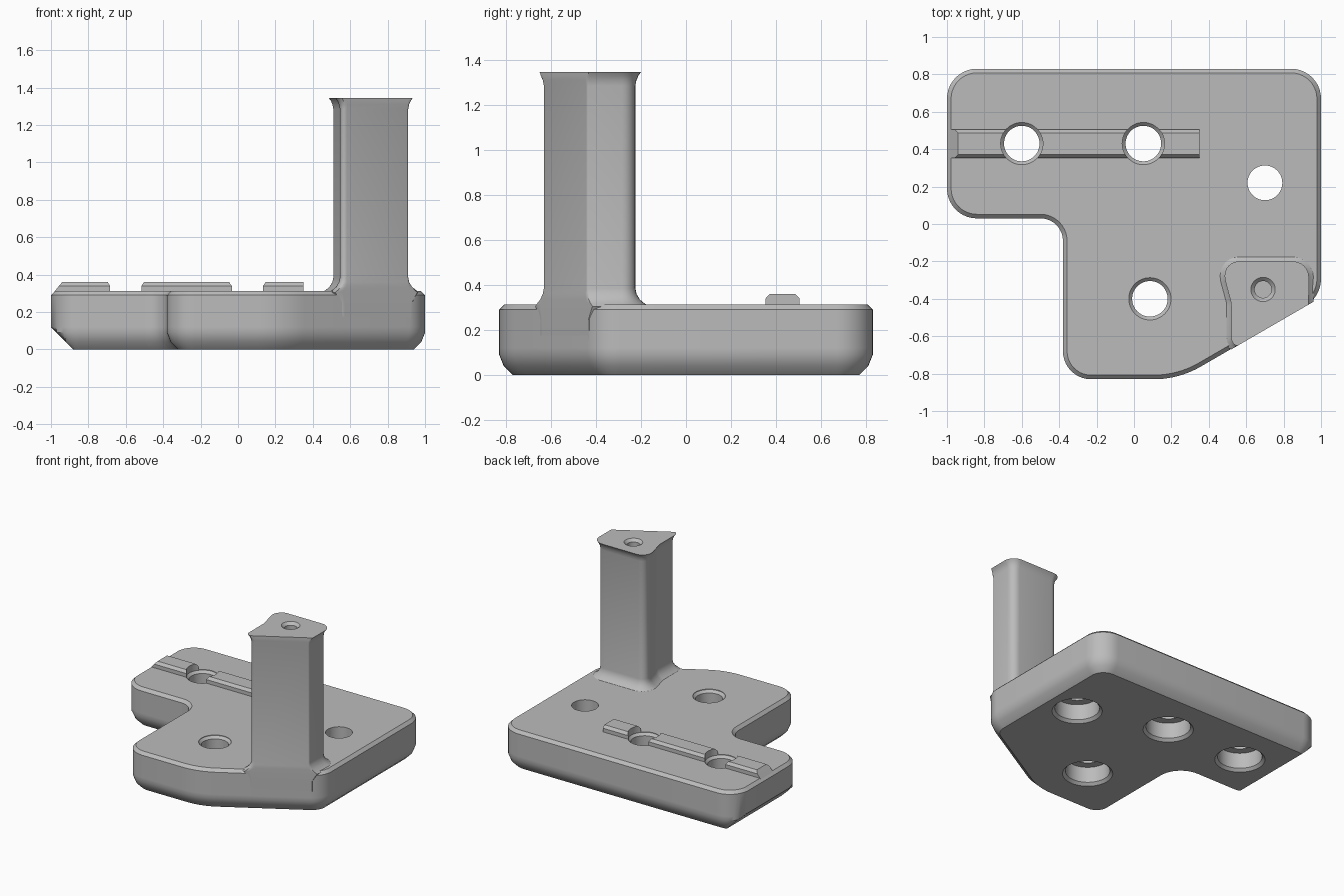
import bpy, bmesh, math
from mathutils import Vector

if "Cube" in bpy.data.objects:
    bpy.data.objects.remove(bpy.data.objects["Cube"], do_unlink=True)

grey = bpy.data.materials.new("plain_grey")
grey.use_nodes = True
COLOUR = (0.5, 0.5, 0.5, 1)
grey.diffuse_color = COLOUR
grey.node_tree.nodes["Principled BSDF"].inputs["Base Color"].default_value = COLOUR


def rounded(corners, steps=10):
    """Counter-clockwise polygon of (x, y, radius) with filleted corners."""
    out = []
    for i, (x, y, r) in enumerate(corners):
        p = Vector((x, y))
        a = (Vector(corners[i - 1][:2]) - p).normalized()
        b = (Vector(corners[(i + 1) % len(corners)][:2]) - p).normalized()
        half = a.angle(b) / 2
        centre = p + (a + b).normalized() * r / math.sin(half)
        start = p + a * r / math.tan(half) - centre
        turn = math.pi - 2 * half
        if a.x * b.y - a.y * b.x > 0:
            turn = -turn
        for k in range(steps + 1):
            t = turn * k / steps
            c, s = math.cos(t), math.sin(t)
            out.append(centre + Vector((start.x * c - start.y * s, start.x * s + start.y * c)))
    return out


def offset(points, d):
    """Move an outline outwards by d (inwards when negative)."""
    out = []
    for i, p in enumerate(points):
        a = (p - points[i - 1]).normalized()
        b = (points[(i + 1) % len(points)] - p).normalized()
        na, nb = Vector((a.y, -a.x)), Vector((b.y, -b.x))
        out.append(p + (na + nb) * d / (1 + na.dot(nb)))
    return out


def loft(name, rings):
    """Skin a stack of (outline, z) rings and cap both ends."""
    bm = bmesh.new()
    rows = [[bm.verts.new((p[0], p[1], z)) for p in pts] for pts, z in rings]
    for lo, hi in zip(rows, rows[1:]):
        n = len(lo)
        for i in range(n):
            j = (i + 1) % n
            bm.faces.new((lo[i], lo[j], hi[j], hi[i]))
    bm.faces.new(rows[0][::-1])
    bm.faces.new(rows[-1])
    bmesh.ops.recalc_face_normals(bm, faces=bm.faces)
    mesh = bpy.data.meshes.new(name)
    bm.to_mesh(mesh)
    bm.free()
    obj = bpy.data.objects.new(name, mesh)
    bpy.context.collection.objects.link(obj)
    mesh.materials.append(grey)
    return obj


def lathe_cutter(name, x, y, profile, sides=48):
    ring = [Vector((math.cos(k * math.tau / sides), math.sin(k * math.tau / sides))) for k in range(sides)]
    return loft(name, [([Vector((x, y)) + v * r for v in ring], z) for r, z in profile])


def finish(obj, cutters):
    """Cut the holes, then smooth the rounded surfaces."""
    bpy.ops.object.select_all(action="DESELECT")
    bpy.context.view_layer.objects.active = obj
    obj.select_set(True)
    for c in cutters:
        m = obj.modifiers.new("hole", "BOOLEAN")
        m.operation, m.solver, m.object = "DIFFERENCE", "EXACT", c
        bpy.ops.object.modifier_apply(modifier=m.name)
    bpy.ops.object.shade_smooth_by_angle(angle=math.radians(32))


# Base plate: rounded L shape with a slanted front corner
outline = rounded([(-1, 0.83, 0.16), (-1, 0.03, 0.16), (-0.38, 0.03, 0.12), (-0.38, -0.83, 0.15),
                   (0.24, -0.83, 0.5), (1, -0.39, 0.17), (1, 0.83, 0.16)])
plate_rings = []
for z, d in [(0, -0.06), (0.04, -0.02), (0.09, 0), (0.12, 0), (0.29, 0), (0.312, -0.022)]:
    ring = offset(outline, d)
    if z < 0.12:  # larger chamfer under the -x end
        ring = [Vector((max(p.x, -0.88 - z), p.y)) for p in ring]
    plate_rings.append((ring, z))
plate = loft("base_plate", plate_rings)

# Pillar: flared at foot and head, flush with the slanted corner
section = rounded([(0.545, -0.65, 0.025), (0.91, -0.44, 0.015), (0.91, -0.225, 0.06),
                   (0.51, -0.225, 0.05), (0.51, -0.29, 0.1), (0.545, -0.42, 0.15)], 6)
slant = Vector((0.44, -0.76)).normalized()
limit = slant.dot(Vector((0.24, -0.83)))


def pillar_ring(d, proud=0.002):
    pts = offset(section, d)
    return [p - slant * max(0, slant.dot(p) - limit - proud) for p in pts]


pillar = loft("pillar", [(pillar_ring(0.02, -0.002), 0.1), (pillar_ring(0.02), 0.25)] +
              [(pillar_ring(d), z) for z, d in
               [(0.305, 0.06), (0.318, 0.04), (0.335, 0.02), (0.36, 0.005), (0.385, 0),
                (1.285, 0), (1.31, 0.005), (1.33, 0.014), (1.345, 0.025)]])

# Guide rail: chamfered strip with a sloped -x end
rail_rings = []
for z, left, inset in [(0.27, -0.985, 0), (0.305, -0.985, 0), (0.34, -0.957, 0), (0.36, -0.94, 0.018)]:
    lo, hi = 0.354 + inset, 0.504 - inset
    rail_rings.append(([(left, lo), (0.35, lo), (0.35, hi), (left, hi)], z))
rail = loft("guide_rail", rail_rings)

# Screw holes: counterbored below, bevelled above
below = [(0.185, -0.01), (0.155, 0.02), (0.155, 0.14)]
bevelled = below + [(0.095, 0.14), (0.095, 0.29), (0.113, 0.308), (0.113, 0.5)]
plain = below + [(0.093, 0.14), (0.093, 0.5)]
rail_cutters = [lathe_cutter("rail_hole_cutter", x, 0.43, bevelled) for x in (-0.6, 0.05)]
plate_cutters = [lathe_cutter("front_hole_cutter", 0.085, -0.4, bevelled),
                 lathe_cutter("side_hole_cutter", 0.7, 0.22, plain)]
pillar_cutter = lathe_cutter("pillar_hole_cutter", 0.69, -0.35,
                             [(0.045, 1.1), (0.045, 1.325), (0.065, 1.345), (0.065, 1.4)])

finish(plate, rail_cutters + plate_cutters)
finish(rail, rail_cutters)
finish(pillar, [pillar_cutter])
for cutter in rail_cutters + plate_cutters + [pillar_cutter]:
    bpy.data.objects.remove(cutter, do_unlink=True)
